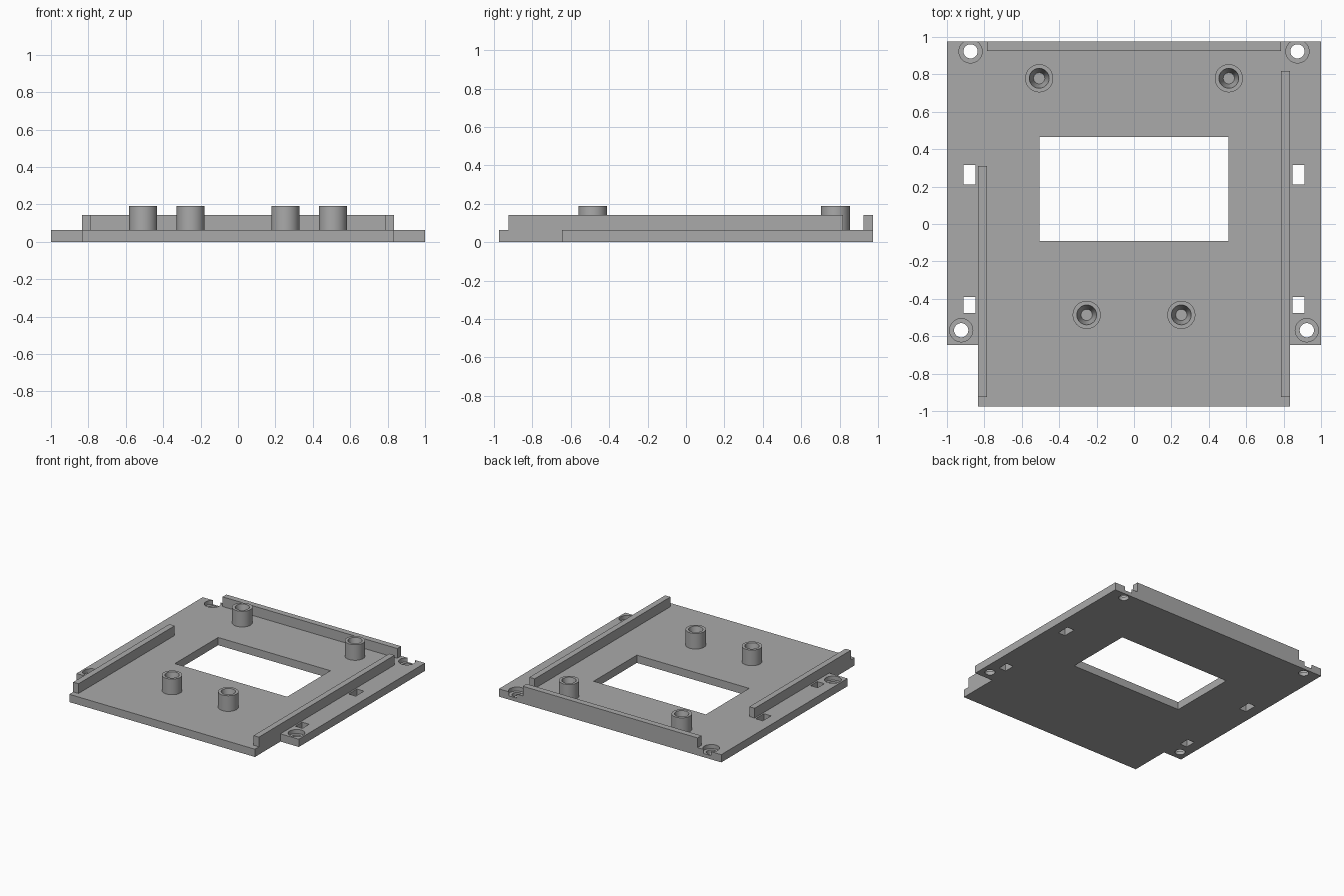
import bpy, bmesh, math

if "Cube" in bpy.data.objects:
    bpy.data.objects.remove(bpy.data.objects["Cube"])

PLATE_Z, RAIL_Z, POST_Z = 0.063, 0.142, 0.19
HALF_Y = 0.975

grey = bpy.data.materials.new("plain grey")
grey.diffuse_color = (0.40, 0.40, 0.40, 1)
grey.use_nodes = True
grey.node_tree.nodes["Principled BSDF"].inputs["Base Color"].default_value = grey.diffuse_color


def make_object(name, bm):
    bmesh.ops.recalc_face_normals(bm, faces=bm.faces)
    mesh = bpy.data.meshes.new(name)
    bm.to_mesh(mesh)
    bm.free()
    obj = bpy.data.objects.new(name, mesh)
    bpy.context.collection.objects.link(obj)
    mesh.materials.append(grey)
    return obj


def prism(name, outline, z0, z1):
    """Extrude a flat outline from z0 to z1."""
    bm = bmesh.new()
    face = bm.faces.new([bm.verts.new((x, y, z0)) for x, y in outline])
    top = bmesh.ops.extrude_face_region(bm, geom=[face])["geom"]
    verts = [v for v in top if isinstance(v, bmesh.types.BMVert)]
    bmesh.ops.translate(bm, verts=verts, vec=(0, 0, z1 - z0))
    return make_object(name, bm)


def box(name, x0, x1, y0, y1, z0, z1):
    return prism(name, [(x0, y0), (x1, y0), (x1, y1), (x0, y1)], z0, z1)


def lathe(name, x, y, profile, steps=48):
    """Closed solid of revolution from (radius, z) rings, capped at both ends."""
    bm = bmesh.new()
    rings = [[bm.verts.new((x + r * math.cos(2 * math.pi * i / steps),
                            y + r * math.sin(2 * math.pi * i / steps), z))
              for i in range(steps)] for r, z in profile]
    for a, b in zip(rings, rings[1:]):
        for i in range(steps):
            j = (i + 1) % steps
            bm.faces.new((a[i], a[j], b[j], b[i]))
    bm.faces.new(rings[0])
    bm.faces.new(rings[-1])
    return make_object(name, bm)


def smooth(obj):
    bpy.ops.object.select_all(action='DESELECT')
    obj.select_set(True)
    bpy.context.view_layer.objects.active = obj
    bpy.ops.object.shade_smooth_by_angle(angle=math.radians(30))


# Base plate with a narrower front section
plate = prism("base_plate", [(-0.835, -HALF_Y), (0.835, -HALF_Y), (0.835, -0.647),
                             (1, -0.647), (1, HALF_Y), (-1, HALF_Y),
                             (-1, -0.647), (-0.835, -0.647)], 0, PLATE_Z)

# Cutters: window, side slots and counterbored screw holes
cutters = [box("window_cutter", -0.505, 0.505, -0.09, 0.466, -0.1, 0.2)]
for s in (-1, 1):
    for y0, y1 in ((0.21, 0.316), (-0.475, -0.389)):
        xa, xb = sorted((s * 0.848, s * 0.912))
        cutters.append(box("slot_cutter", xa, xb, y0, y1, -0.1, 0.2))
    for x, y in ((0.874, 0.923), (0.924, -0.568)):
        cutters.append(lathe("screw_hole_cutter", s * x, y,
                             [(0.038, -0.1), (0.038, 0.03), (0.062, 0.03), (0.062, 0.2)]))

bpy.context.view_layer.objects.active = plate
for cutter in cutters:
    mod = plate.modifiers.new("cut", 'BOOLEAN')
    mod.operation, mod.solver, mod.object = 'DIFFERENCE', 'EXACT', cutter
    bpy.ops.object.modifier_apply(modifier=mod.name)
for cutter in cutters:
    bpy.data.objects.remove(cutter)
smooth(plate)

# Guide rails
box("left_rail", -0.835, -0.787, -0.924, 0.311, PLATE_Z, RAIL_Z)
box("right_rail", 0.787, 0.835, -0.924, 0.819, PLATE_Z, RAIL_Z)
box("back_rail", -0.787, 0.785, 0.926, HALF_Y, PLATE_Z, RAIL_Z)

# Mounting posts with tapered blind holes
for label, px, py in (("back", 0.507, 0.779), ("front", 0.253, -0.486)):
    for side, s in (("left", -1), ("right", 1)):
        smooth(lathe(f"{label}_{side}_post", s * px, py,
                     [(0.075, PLATE_Z), (0.075, POST_Z), (0.053, POST_Z), (0.03, 0.08)]))
